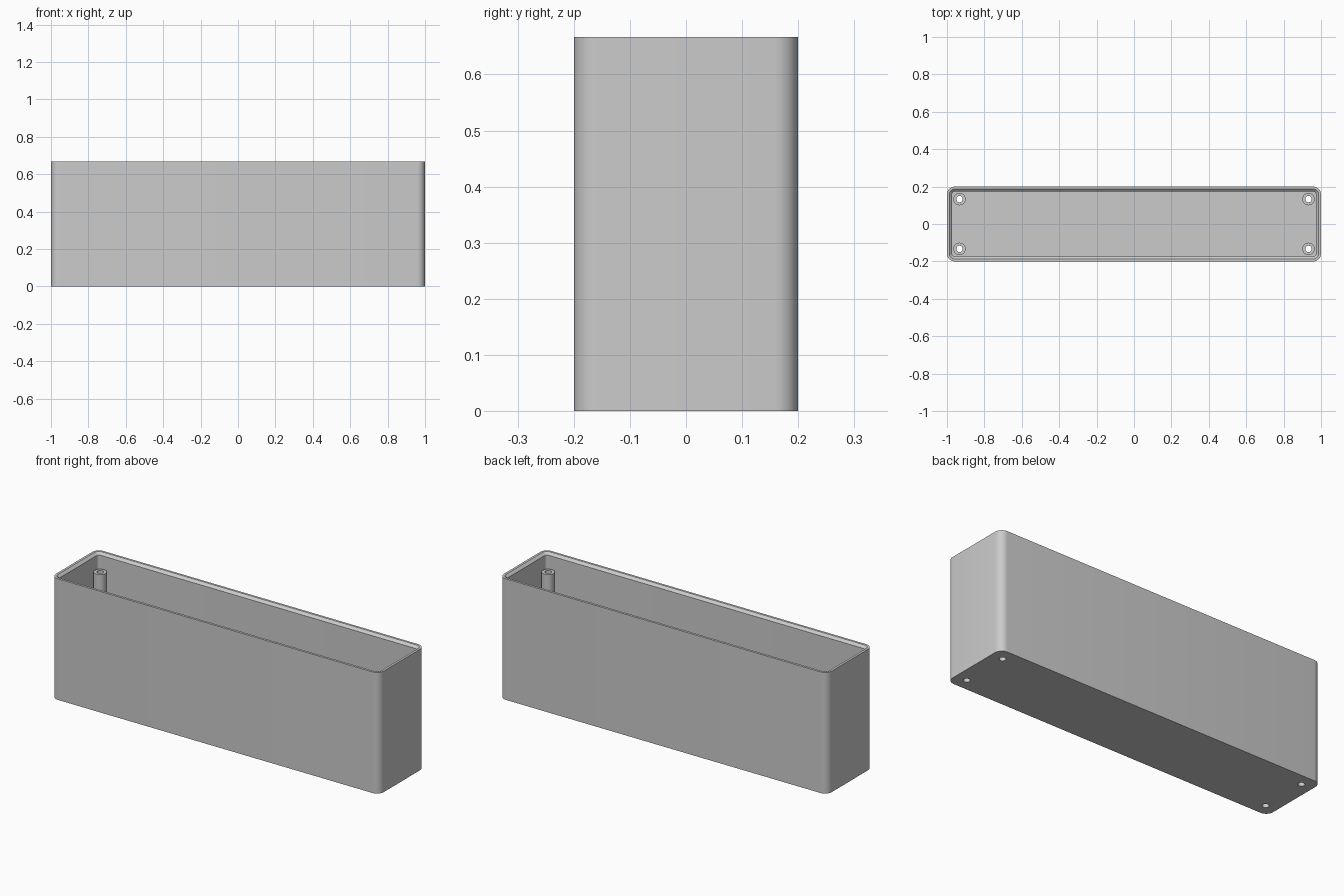
import bpy, bmesh, math

if "Cube" in bpy.data.objects:
    bpy.data.objects.remove(bpy.data.objects["Cube"])

LENGTH, WIDTH, HEIGHT = 2.0, 0.4, 0.667
WALL, LIP, RADIUS = 0.027, 0.013, 0.042
POST_X, POST_Y, POST_TOP = 0.933, 0.133, 0.585
POST_R, HOLE_R = 0.033, 0.017
ARC = 8

grey = bpy.data.materials.new("grey_plastic")
grey.use_nodes = True
colour = (0.6, 0.6, 0.6, 1)
grey.diffuse_color = colour
grey.node_tree.nodes["Principled BSDF"].inputs["Base Color"].default_value = colour


def add_object(name, bm):
    bmesh.ops.recalc_face_normals(bm, faces=bm.faces)
    mesh = bpy.data.meshes.new(name)
    bm.to_mesh(mesh)
    bm.free()
    mesh.materials.append(grey)
    obj = bpy.data.objects.new(name, mesh)
    bpy.context.collection.objects.link(obj)
    return obj


def rounded_ring(bm, inset, z):
    """Loop of vertices around a rounded rectangle."""
    r = RADIUS - inset
    cx, cy = LENGTH / 2 - RADIUS, WIDTH / 2 - RADIUS
    ring = []
    for quarter, (sx, sy) in enumerate([(1, 1), (-1, 1), (-1, -1), (1, -1)]):
        for i in range(ARC + 1):
            a = math.pi / 2 * (quarter + i / ARC)
            ring.append(bm.verts.new((sx * cx + r * math.cos(a), sy * cy + r * math.sin(a), z)))
    return ring


def corner_cylinders(name, radius, bottom, top):
    """Four upright cylinders, one in each corner."""
    bm = bmesh.new()
    for sx in (-1, 1):
        for sy in (-1, 1):
            made = bmesh.ops.create_cone(bm, cap_ends=True, segments=32, radius1=radius,
                                         radius2=radius, depth=top - bottom)
            bmesh.ops.translate(bm, verts=made["verts"],
                                vec=(sx * POST_X, sy * POST_Y, (top + bottom) / 2))
    return add_object(name, bm)


def combine(target, tool, operation):
    mod = target.modifiers.new(operation.lower(), "BOOLEAN")
    mod.object, mod.operation, mod.solver = tool, operation, "EXACT"
    tool.hide_render = True
    bpy.context.view_layer.objects.active = target
    bpy.ops.object.modifier_apply(modifier=mod.name)
    bpy.data.objects.remove(tool)


# Open box: outer wall, rim, bevelled lip, inner wall and floor
bm = bmesh.new()
profile = [(0, 0), (0, HEIGHT), (LIP, HEIGHT), (WALL, HEIGHT - LIP), (WALL, WALL)]
rings = [rounded_ring(bm, inset, z) for inset, z in profile]
for low, high in zip(rings, rings[1:]):
    for i in range(len(low)):
        j = (i + 1) % len(low)
        bm.faces.new((low[i], low[j], high[j], high[i]))
bm.faces.new(rings[0])
bm.faces.new(rings[-1])
box = add_object("box_shell", bm)

# Corner screw posts with holes through the floor
combine(box, corner_cylinders("screw_posts", POST_R, WALL / 2, POST_TOP), "UNION")
combine(box, corner_cylinders("screw_holes", HOLE_R, -0.1, HEIGHT), "DIFFERENCE")

bpy.ops.object.select_all(action="DESELECT")
box.select_set(True)
bpy.context.view_layer.objects.active = box
bpy.ops.object.shade_smooth_by_angle(angle=math.radians(30))
